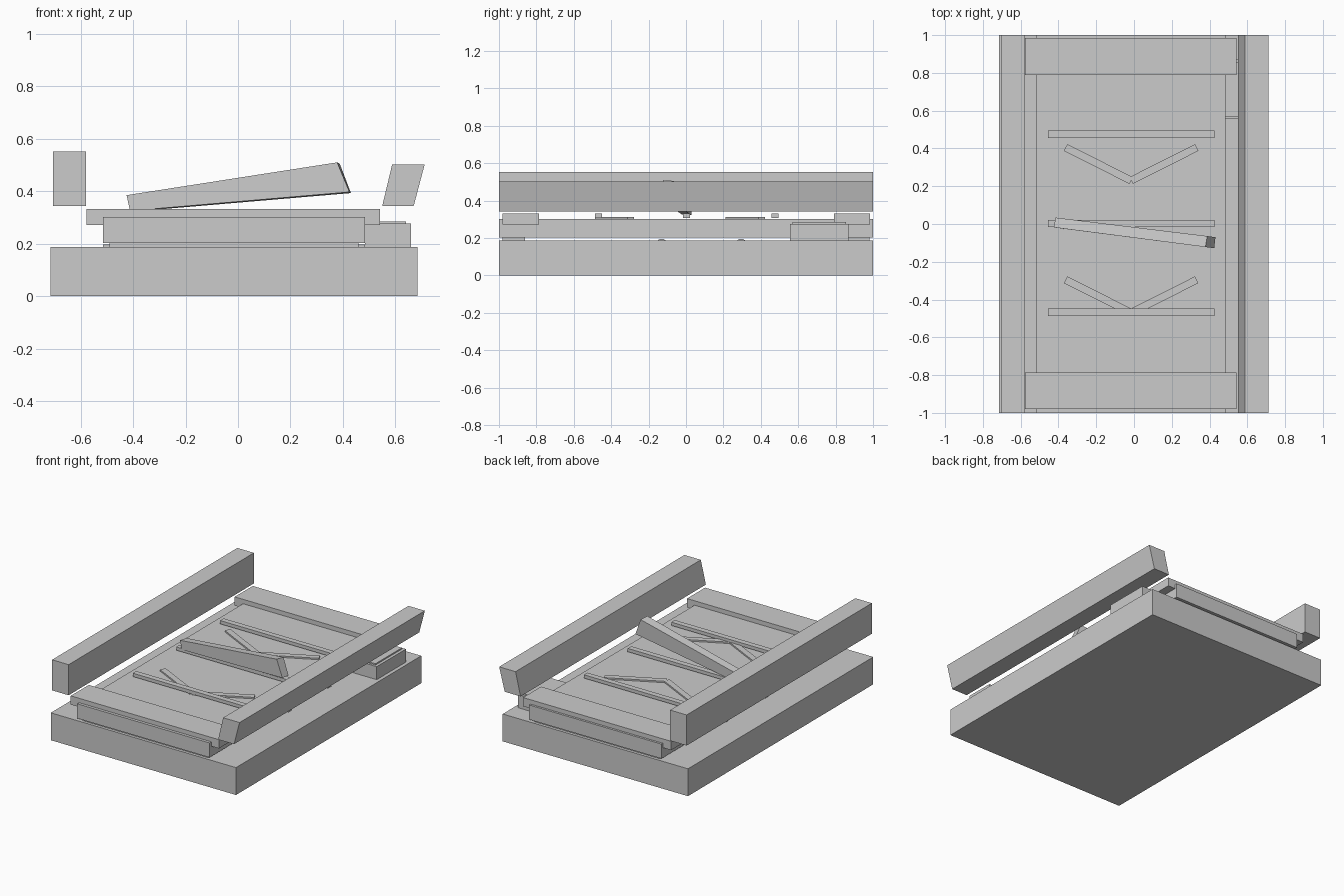
import bpy, bmesh
from math import pi, atan2, hypot
from mathutils import Matrix

if "Cube" in bpy.data.objects:
    bpy.data.objects.remove(bpy.data.objects["Cube"])


def make(name, bm):
    bmesh.ops.recalc_face_normals(bm, faces=bm.faces)
    me = bpy.data.meshes.new(name)
    bm.to_mesh(me)
    bm.free()
    ob = bpy.data.objects.new(name, me)
    bpy.context.collection.objects.link(ob)
    return ob


def loft(name, a, b):
    """Solid between two matching 3D outlines."""
    bm = bmesh.new()
    va = [bm.verts.new(p) for p in a]
    vb = [bm.verts.new(p) for p in b]
    bm.faces.new(va)
    bm.faces.new(vb)
    n = len(a)
    for i in range(n):
        j = (i + 1) % n
        bm.faces.new((va[i], va[j], vb[j], vb[i]))
    return make(name, bm)


def box(name, x0, x1, y0, y1, z0, z1):
    ring = [(x0, y0), (x1, y0), (x1, y1), (x0, y1)]
    return loft(name, [(x, y, z0) for x, y in ring], [(x, y, z1) for x, y in ring])


def strip(name, p, q, width, z0, z1):
    """Flat strip running between two points in plan."""
    dx, dy = q[0] - p[0], q[1] - p[1]
    h, w = hypot(dx, dy) / 2, width / 2
    ob = box(name, -h, h, -w, w, z0, z1)
    ob.location = ((p[0] + q[0]) / 2, (p[1] + q[1]) / 2, 0)
    ob.rotation_euler.z = atan2(dy, dx)
    return ob


# Base and raised deck
box("base", -0.715, 0.685, -1, 1, 0, 0.187)
box("deck", -0.515, 0.485, -1, 1, 0.203, 0.302)

# Side rails, the right one leaning outwards
box("left_rail", -0.705, -0.58, -1, 1, 0.343, 0.552)
profile = [(0.55, 0.343), (0.67, 0.343), (0.712, 0.502), (0.588, 0.502)]
loft("right_rail", [(x, -1, z) for x, z in profile], [(x, 1, z) for x, z in profile])

# End crossbars and the spacers under the deck
for tag, y0, y1 in (("front", -0.98, -0.785), ("back", 0.79, 0.985)):
    box(tag + "_crossbar", -0.578, 0.542, y0, y1, 0.272, 0.332)
for tag, y0, y1 in (("front", -0.98, -0.86), ("back", 0.87, 0.98)):
    box(tag + "_spacer", -0.49, 0.46, y0, y1, 0.187, 0.203)

# Rollers half sunk in the base
for tag, y in (("front", -0.13), ("back", 0.295)):
    bm = bmesh.new()
    bmesh.ops.create_cone(bm, cap_ends=True, segments=16, radius1=0.03, radius2=0.03, depth=1.0,
                          matrix=Matrix.Translation((-0.015, y, 0.166)) @ Matrix.Rotation(pi / 2, 4, 'Y'))
    make(tag + "_roller", bm)

# Side block with a thin cover
box("side_block", 0.485, 0.66, 0.555, 0.87, 0.187, 0.276)
box("side_block_cover", 0.485, 0.64, 0.57, 0.855, 0.276, 0.285)

# Straight slats
for tag, y in (("front", -0.467), ("middle", 0.003), ("back", 0.475)):
    box(tag + "_slat", -0.455, 0.425, y - 0.019, y + 0.019, 0.308, 0.331)

# Chevrons on the deck
for tag, y in (("front", -0.47), ("back", 0.23)):
    for side, s in (("left", -1), ("right", 1)):
        strip(f"{tag}_chevron_{side}", (-0.015, y), (-0.015 + s * 0.347, y + 0.175), 0.04, 0.302, 0.312)

# Tilted tapering lever
loft("lever",
     [(-0.412, -0.02, 0.325), (-0.405, 0.028, 0.322), (-0.415, 0.034, 0.383), (-0.425, -0.018, 0.385)],
     [(0.425, -0.128, 0.397), (0.431, -0.07, 0.393), (0.388, -0.064, 0.505), (0.378, -0.122, 0.51)])
